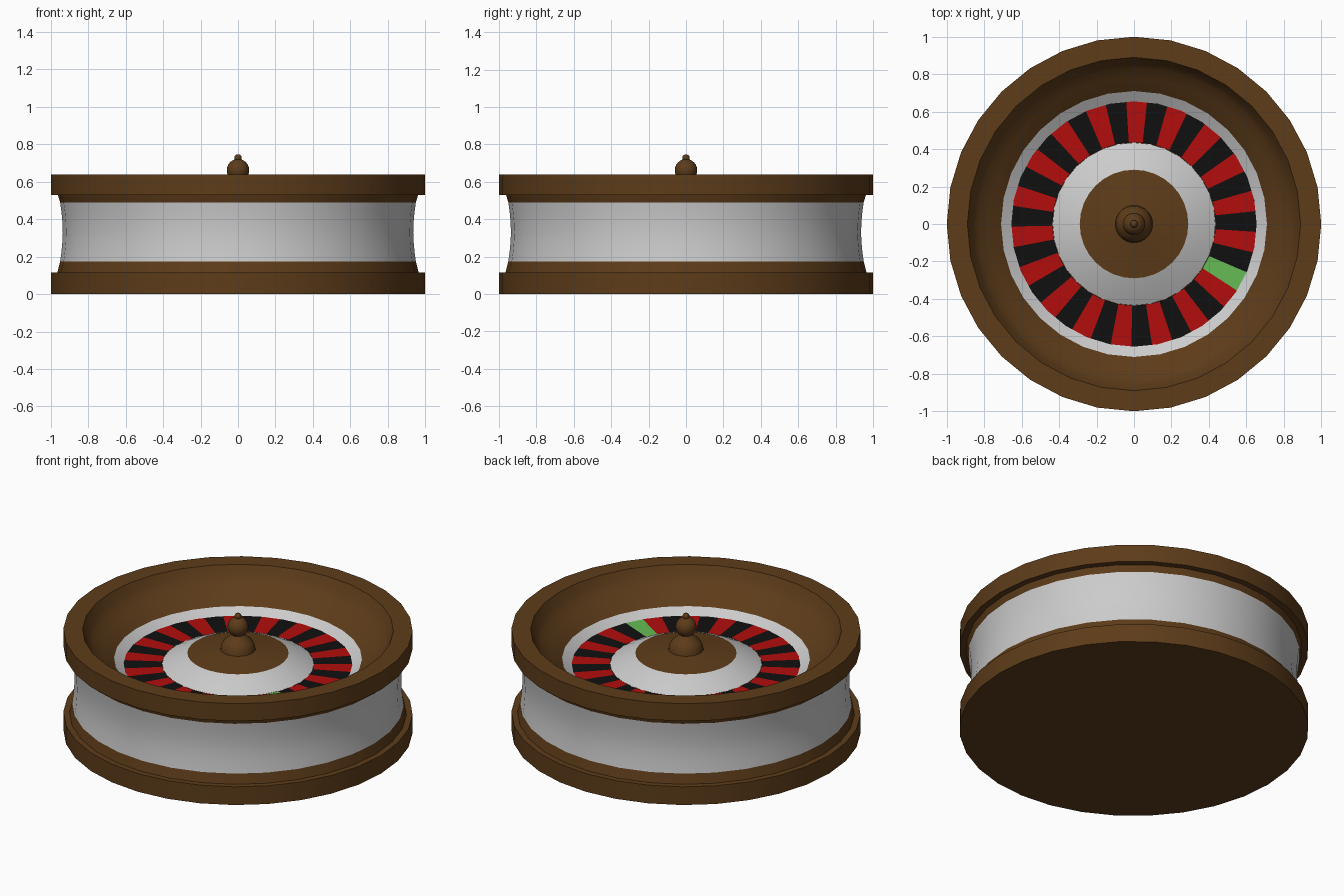
import bpy, bmesh
from math import sin, cos, pi, radians

if "Cube" in bpy.data.objects:
    bpy.data.objects.remove(bpy.data.objects["Cube"])

SIDES = 32


def material(name, rgb):
    m = bpy.data.materials.new(name)
    m.diffuse_color = (*rgb, 1)
    m.use_nodes = True
    m.node_tree.nodes["Principled BSDF"].inputs["Base Color"].default_value = m.diffuse_color
    return m


BROWN = material("wood", (0.11, 0.045, 0.010))
RED = material("red", (0.45, 0.004, 0.004))
BLACK = material("black", (0.005, 0.005, 0.005))
GREEN = material("green", (0.13, 0.50, 0.09))


def finish(bm, name, mats):
    mesh = bpy.data.meshes.new(name)
    bm.to_mesh(mesh)
    bm.free()
    ob = bpy.data.objects.new(name, mesh)
    bpy.context.collection.objects.link(ob)
    for m in mats:
        mesh.materials.append(m)
    bpy.ops.object.select_all(action='DESELECT')
    ob.select_set(True)
    bpy.context.view_layer.objects.active = ob
    bpy.ops.object.shade_smooth_by_angle(angle=radians(30))
    return ob


def lathe(name, profile, mat=None, sides=SIDES):
    """Turn an (r, z) profile around z; points with r = 0 become poles."""
    bm = bmesh.new()
    rings = []
    for r, z in profile:
        if r == 0:
            rings.append([bm.verts.new((0, 0, z))] * sides)
        else:
            rings.append([bm.verts.new((r * cos(2 * pi * i / sides),
                                        r * sin(2 * pi * i / sides), z))
                          for i in range(sides)])
    for a, b in zip(rings, rings[1:]):
        for i in range(sides):
            j = (i + 1) % sides
            bm.faces.new(list(dict.fromkeys((a[i], a[j], b[j], b[i]))))
    return finish(bm, name, [mat] if mat else [])


# Outer drum, profiles running from bottom to top
lathe("base", [(0, 0), (1, 0), (1, 0.115), (0.965, 0.115), (0.95, 0.175)], BROWN)
lathe("drum_band", [(0.95, 0.175), (0.943, 0.225), (0.938, 0.28), (0.936, 0.33),
                    (0.938, 0.385), (0.943, 0.44), (0.95, 0.49)])
# Top rim and inner bowl
lathe("rim_and_bowl", [(0.95, 0.49), (0.962, 0.53), (1, 0.53), (1, 0.64), (0.89, 0.64),
                       (0.865, 0.59), (0.835, 0.55), (0.78, 0.515), (0.71, 0.46)], BROWN)

# Wheel head: outer collar, inner cone, wooden cap
lathe("pocket_collar", [(0.71, 0.46), (0.655, 0.425)])
lathe("wheel_cone", [(0.435, 0.425), (0.36, 0.465), (0.29, 0.495)])
lathe("wheel_cap", [(0.29, 0.495), (0.1, 0.52)], BROWN)

# Turned spindle and its finial
lathe("spindle", [(0.1, 0.515), (0.096, 0.545), (0.08, 0.575), (0.055, 0.595),
                  (0.035, 0.615)], BROWN)


def ball(name, radius, z):
    pts = [(radius * sin(pi * k / 12) if 0 < k < 12 else 0,
            z - radius * cos(pi * k / 12)) for k in range(13)]
    lathe(name, pts, BROWN, 24)


ball("spindle_ball", 0.06, 0.662)
ball("finial", 0.02, 0.727)

# Ring of 37 coloured pockets, starting with the green one
bm = bmesh.new()
COUNT = 37
step = 2 * pi / COUNT
start = radians(-28) - step / 2
inner, outer = [[bm.verts.new((r * cos(start + i * step), r * sin(start + i * step), 0.425))
                 for i in range(COUNT)] for r in (0.436, 0.657)]
for i in range(COUNT):
    j = (i + 1) % COUNT
    f = bm.faces.new((inner[i], outer[i], outer[j], inner[j]))
    f.material_index = 0 if i == 0 else 1 + i % 2
finish(bm, "pockets", [GREEN, RED, BLACK])
